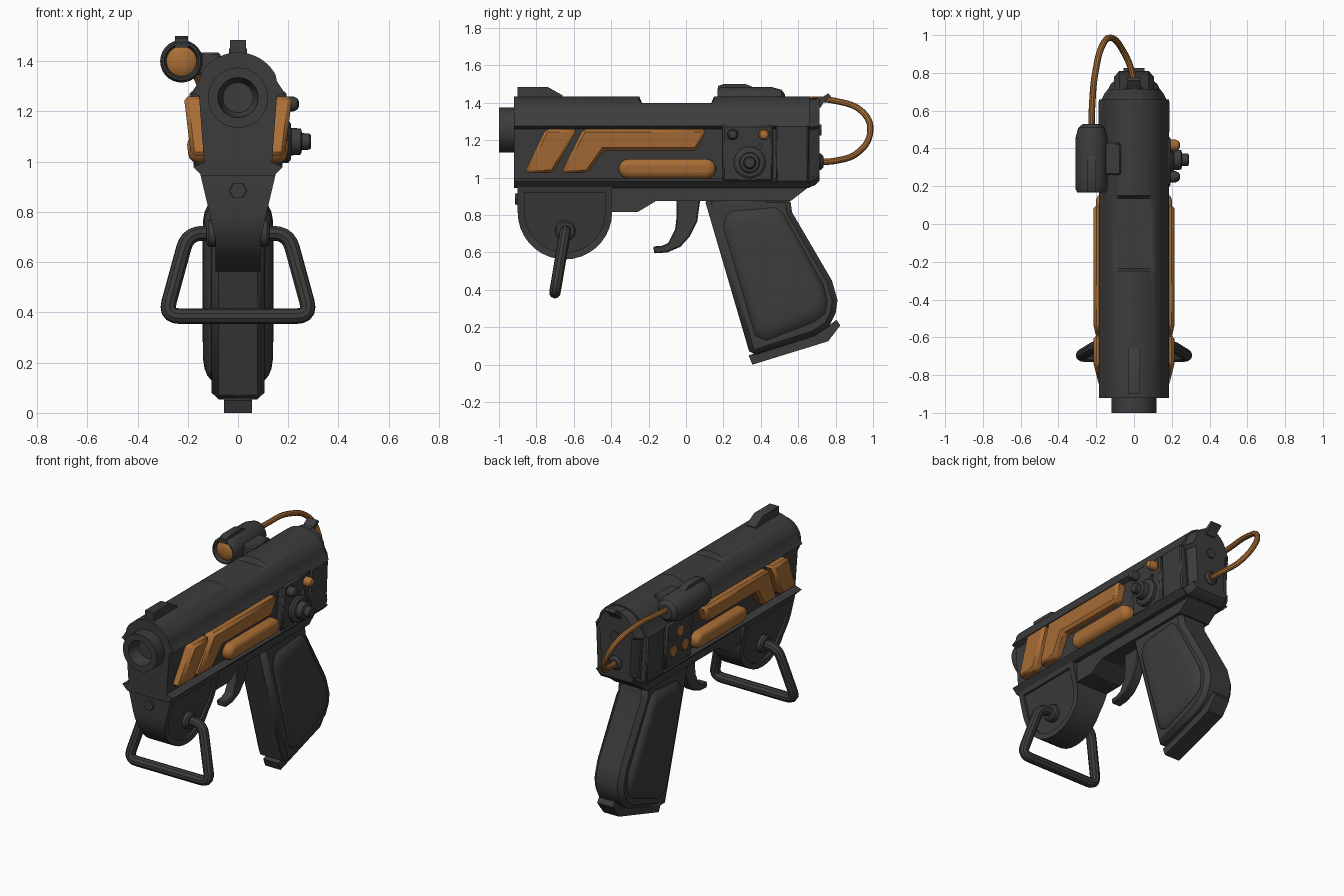
import bpy, bmesh, math
from mathutils import Vector

if "Cube" in bpy.data.objects:
    bpy.data.objects.remove(bpy.data.objects["Cube"])


def material(name, col):
    m = bpy.data.materials.new(name)
    m.diffuse_color = (*col, 1)
    m.use_nodes = True
    m.node_tree.nodes["Principled BSDF"].inputs["Base Color"].default_value = m.diffuse_color
    return m


GREY = material("dark_grey", (0.045, 0.045, 0.046))
ORANGE = material("burnt_orange", (0.40, 0.155, 0.036))


def loft(name, rings, mat=GREY, bevel=0, segs=1):
    """Skin a stack of equal-length point rings and cap both ends."""
    bm = bmesh.new()
    vs = [[bm.verts.new(p) for p in r] for r in rings]
    n = len(rings[0])
    for a, b in zip(vs, vs[1:]):
        for i in range(n):
            bm.faces.new((a[i], a[(i + 1) % n], b[(i + 1) % n], b[i]))
    bm.faces.new(vs[0][::-1])
    bm.faces.new(vs[-1])
    bmesh.ops.recalc_face_normals(bm, faces=bm.faces)
    me = bpy.data.meshes.new(name)
    bm.to_mesh(me)
    bm.free()
    me.materials.append(mat)
    ob = bpy.data.objects.new(name, me)
    bpy.context.collection.objects.link(ob)
    if bevel:
        mod = ob.modifiers.new("bevel", 'BEVEL')
        mod.width, mod.segments, mod.limit_method = bevel, segs, 'ANGLE'
    return ob


def side_prism(name, pts, x0, x1, mat=GREY, bevel=0, segs=1, lean=0):
    """Extrude a (y, z) outline along x; lean narrows it downwards."""
    s = 1 if x1 + x0 >= 0 else -1
    return loft(name, [[(x - s * lean * (1.26 - z), y, z) for y, z in pts]
                       for x in (x0, x1)], mat, bevel, segs)


def box(name, x, y, z, bevel=0):
    return side_prism(name, [(y[0], z[0]), (y[1], z[0]), (y[1], z[1]), (y[0], z[1])],
                      x[0], x[1], GREY, bevel)


def lathe(name, axis, c, prof, mat=GREY, n=24):
    """Revolve (position, radius) pairs round an x or y axis through c."""
    rings = []
    for t, r in prof:
        ring = []
        for i in range(n):
            a = 2 * math.pi * i / n
            u, v = c[0] + r * math.cos(a), c[1] + r * math.sin(a)
            ring.append((t, u, v) if axis == 'x' else (u, t, v))
        rings.append(ring)
    return loft(name, rings, mat)


def scaled(pts, f):
    cy = sum(p[0] for p in pts) / len(pts)
    cz = sum(p[1] for p in pts) / len(pts)
    return [(cy + (y - cy) * f, cz + (z - cz) * f) for y, z in pts]


def rounded(pts, r):
    """Round the interior corners of a path."""
    pts = [Vector(p) for p in pts]
    out = [pts[0]]
    for a, b, c in zip(pts, pts[1:], pts[2:]):
        p, q = b + (a - b).normalized() * r, b + (c - b).normalized() * r
        out += [p * (1 - t) ** 2 + b * 2 * t * (1 - t) + q * t * t
                for t in (0, .2, .4, .6, .8, 1)]
    return out + [pts[-1]]


def tube(name, pts, radius, mat, smooth=False):
    cu = bpy.data.curves.new(name, 'CURVE')
    cu.dimensions = '3D'
    cu.bevel_depth, cu.bevel_resolution, cu.use_fill_caps = radius, 3, True
    sp = cu.splines.new('BEZIER' if smooth else 'POLY')
    if smooth:
        sp.bezier_points.add(len(pts) - 1)
        for bp, p in zip(sp.bezier_points, pts):
            bp.co = p
            bp.handle_left_type = bp.handle_right_type = 'AUTO'
    else:
        sp.points.add(len(pts) - 1)
        for pt, p in zip(sp.points, pts):
            pt.co = (*p, 1)
    cu.materials.append(mat)
    ob = bpy.data.objects.new(name, cu)
    bpy.context.collection.objects.link(ob)
    bpy.ops.object.select_all(action='DESELECT')
    ob.select_set(True)
    bpy.context.view_layer.objects.active = ob
    bpy.ops.object.convert(target='MESH')


# main body: rounded top, shoulder lip, recessed sides, bottom rail
half = [(0.145, 0.95), (0.18, 0.985), (0.135, 1.0), (0.155, 1.265), (0.185, 1.28), (0.155, 1.325)]
arc = [(0.17 * math.cos(math.radians(a)), 1.27 + 0.17 * math.sin(math.radians(a)))
       for a in range(28, 153, 4)]
section = half + arc + [(-x, z) for x, z in half[::-1]]


def body_ring(y, top=2.0, fx=1, fz=1):
    return [(x * fx, y, 1.43 - (1.44 - min(z, top)) * fz if fz != 1 else min(z, top))
            for x, z in section]


loft("body", [body_ring(-0.92), body_ring(-0.25), body_ring(-0.235, 1.403),
              body_ring(0.135, 1.403), body_ring(0.15), body_ring(0.66)])
loft("rear_cap", [body_ring(0.65, fx=0.95, fz=0.98), body_ring(0.69, fx=0.85, fz=0.95),
                  body_ring(0.715, fx=0.74, fz=0.9)])
lathe("barrel", 'y', (0, 1.26), [(-0.9, .12), (-1, .12), (-1, .08), (-0.96, .074), (-0.925, .06)], n=40)

# side panels, both sides
bar_1 = [(-.75, 1.265), (-.58, 1.265), (-.71, 1.03), (-.866, 1.03)]
bar_2 = [(-.55, 1.265), (.107, 1.265), (.06, 1.15), (-.44, 1.15), (-.525, 1.03), (-.67, 1.03)]
pill = [(cy + .053 * math.cos(math.radians(a)), 1.052 + .053 * math.sin(math.radians(a)))
        for cy, a0 in ((.107, -90), (-.307, 90)) for a in range(a0, a0 + 181, 20)]
for s, side in ((1, "right"), (-1, "left")):
    side_prism("front_stripe_" + side, bar_1, s * .13, s * .215, ORANGE, .016, 1, .12)
    side_prism("long_stripe_" + side, bar_2, s * .13, s * .215, ORANGE, .016, 1, .12)
    side_prism("pill_" + side, pill, s * .12, s * .225, ORANGE, .035, 4, .12)
    side_prism("control_block_" + side, [(.195, .985), (.465, .985), (.465, 1.285), (.195, 1.285)],
               s * .1, s * .192, GREY, .01, 1, .06)
    side_prism("rear_block_" + side, [(.48, .975), (.655, .975), (.655, 1.285), (.48, 1.285)],
               s * .1, s * .187, GREY, .008, 1, .04)

# controls on the right
lathe("dial", 'x', (.34, 1.085), [(.17, .085), (.20, .085), (.21, .072), (.212, .055), (.25, .052),
                                  (.255, .034), (.285, .032), (.29, .026)])
side_prism("dial_pointer", [(.36, 1.14), (.375, 1.13), (.41, 1.18), (.395, 1.19)], .17, .2)
for nm, y, mat in (("grey_button", .25, GREY), ("orange_button", .417, ORANGE)):
    lathe(nm, 'x', (y, 1.235), [(.18, .03), (.22, .03), (.237, .022), (.243, .01)], mat, 16)
# indicator spots on the left
for i, (y, z) in enumerate(((.33, 1.20), (.27, 1.09), (.39, 1.09))):
    lathe("spot_%d" % i, 'x', (y, z), [(-.17, .036), (-.192 + .06 * (1.26 - z) - .006, .034)], ORANGE, 16)

# top sight
side_prism("front_sight", [(-.9, 1.43), (-.9, 1.49), (-.74, 1.49), (-.66, 1.445), (-.66, 1.43)], -.032, .032)

# scope with its mount and lens
sc = (-.225, 1.405)
lathe("scope", 'y', sc, [(.2, .055), (.19, .062), (.168, .068), (.168, .076), (.185, .085), (.24, .085),
                         (.455, .085), (.51, .07), (.53, .045)], n=28)
lathe("scope_lens", 'y', sc, [(.205, .062), (.19, .06), (.18, .045), (.175, .02)], ORANGE, 24)
side_prism("scope_rib", [(.17, 1.46), (.17, 1.495), (.2, 1.505), (.32, 1.505), (.38, 1.48), (.38, 1.46)],
           -.25, -.2)
box("scope_mount", (-.17, -.07), (.26, .43), (1.35, 1.44), .008)

# cable, its plug, rear hook and bolts
tube("cable", [(-.225, .5, 1.415), (-.222, .62, 1.42), (-.205, .8, 1.415), (-.165, .95, 1.35),
               (-.12, .985, 1.25), (-.06, .92, 1.14), (-.01, .8, 1.095), (0, .7, 1.09)],
     .017, ORANGE, True)
lathe("cable_plug", 'y', (0, 1.09), [(.69, .045), (.72, .045), (.735, .03)], GREY, 16)
lathe("rear_bolt", 'y', (0, 1.26), [(.69, .036), (.725, .034)], GREY, 6)
side_prism("rear_hook", [(.66, 1.38), (.72, 1.38), (.735, 1.405), (.775, 1.44), (.76, 1.455), (.715, 1.425),
                         (.66, 1.43)], -.035, .035)

# lower frame
side_prism("lower_frame", [(-.42, .97), (-.42, .82), (-.26, .82), (-.16, .88), (.56, .88),
                           (.65, .95), (.65, .97)], -.115, .115)


# front bracket: rounded cheeks with a recessed face, flaring at the top
def u_shape(r, top):
    return [(-.6475 - r, top)] + [(-.6475 + r * math.cos(math.radians(a)), .82 + r * math.sin(math.radians(a)))
                                  for a in range(180, 361, 10)] + [(-.6475 + r, top)]


def cheek(r, top, s, depth):
    return [(s * (.09 + max(0, z - .7) * .235 - depth), y, z) for y, z in u_shape(r, top)]


loft("front_bracket", [cheek(.215, .925, -1, .014), cheek(.215, .925, -1, 0), cheek(.2525, .955, -1, 0),
                       cheek(.2525, .955, 1, 0), cheek(.215, .925, 1, 0), cheek(.215, .925, 1, .014)])
lathe("bracket_bolt", 'y', (0, .89), [(-.89, .036), (-.915, .034)], GREY, 6)

# swinging handle ring with pivots
loop = [(.08, .72), (.2, .72), (.29, .39), (-.29, .39), (-.2, .72), (-.08, .72)]
tube("handle_ring", rounded([(x, -.645 - (.72 - z) * .17, z) for x, z in loop], .06), .031, GREY)
for s in (1, -1):
    lathe("ring_pivot", 'x', (-.645, .72), [(s * .07, .055), (s * .115, .055), (s * .125, .045)], GREY, 20)

# trigger
side_prism("trigger", [(-.05, .9), (-.05, .80), (-.058, .73), (-.095, .655), (-.13, .64), (-.175, .637),
                       (-.17, .6), (-.1, .605), (-.03, .635), (.02, .69), (.06, .77), (.078, .9)],
           -.032, .032, GREY, .006)

# grip core, domed side panels and base cap
grip = [(.096, .9), (.556, .9), (.567, .82), (.78, .455), (.81, .35), (.80, .28), (.765, .21), (.69, .16),
        (.345, .05)]
side_prism("grip", grip, -.105, .105, GREY, .028)
panel = [(.215, .80), (.25, .825), (.48, .845), (.52, .815), (.735, .43), (.755, .35), (.745, .28),
         (.69, .235), (.43, .135), (.37, .16), (.2, .74)]
for s in (1, -1):
    loft("grip_panel", [[(s * x, y, z) for y, z in scaled(panel, f)]
                        for x, f in ((.09, 1), (.107, 1), (.122, .95), (.133, .88), (.139, .78), (.141, .5))])
side_prism("grip_base", [(.335, .055), (.355, .005), (.76, .13), (.825, .215), (.805, .245), (.765, .215),
                         (.69, .165)], -.055, .055)

# keep hard edges crisp and curved surfaces smooth
bpy.ops.object.select_all(action='SELECT')
bpy.context.view_layer.objects.active = bpy.data.objects["body"]
bpy.ops.object.shade_smooth_by_angle(angle=math.radians(30))

# settle the lowest corner on the ground
for ob in bpy.data.objects:
    ob.location.z -= 0.005
